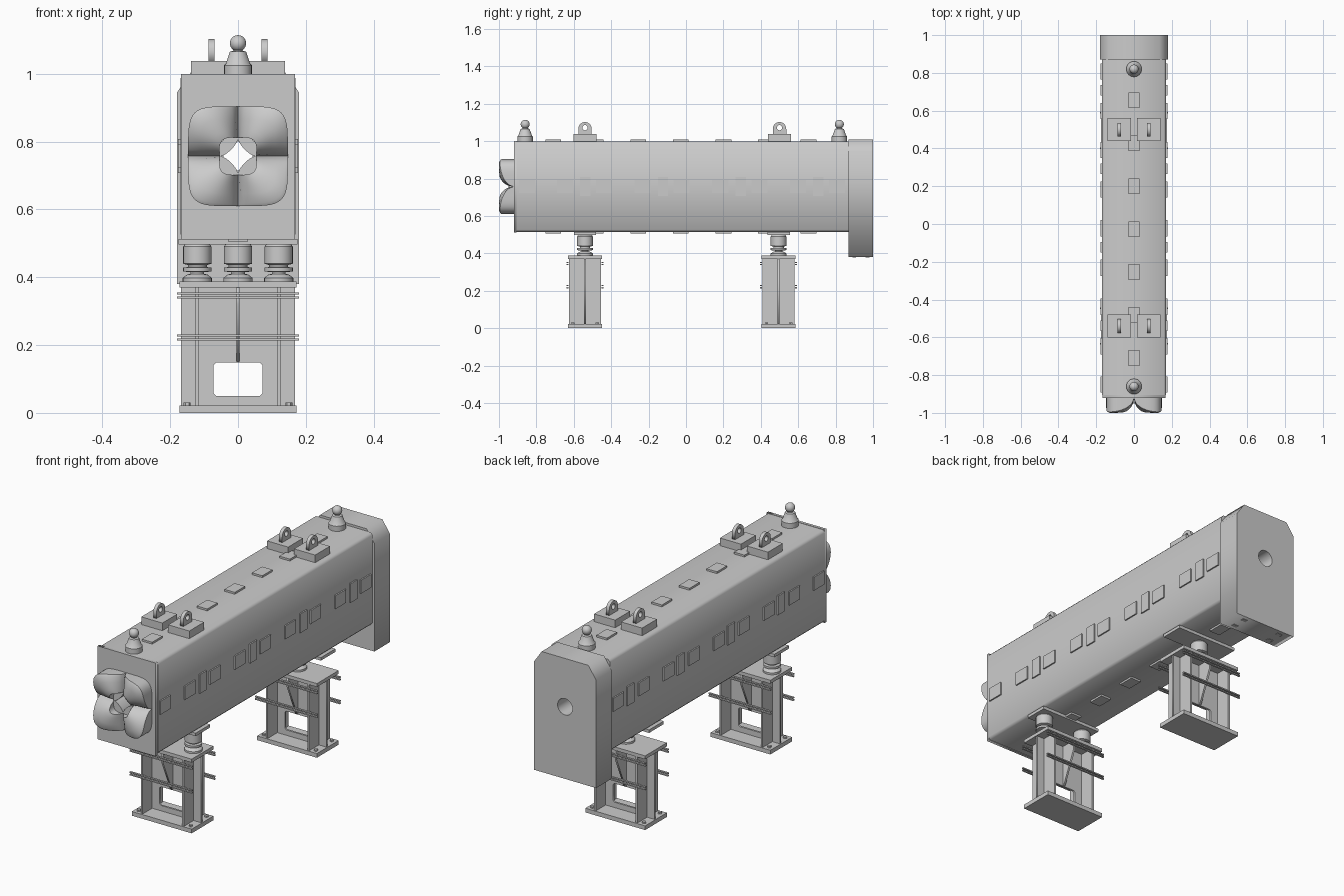
import bpy, bmesh, math
from mathutils import Matrix, Vector

if "Cube" in bpy.data.objects:
    bpy.data.objects.remove(bpy.data.objects["Cube"])

ZC = 0.757  # bore axis height


def link(name, me, smooth=False):
    ob = bpy.data.objects.new(name, me)
    bpy.context.collection.objects.link(ob)
    if smooth:
        bpy.ops.object.select_all(action='DESELECT')
        bpy.context.view_layer.objects.active = ob
        ob.select_set(True)
        bpy.ops.object.shade_smooth_by_angle(angle=math.radians(35))
    return ob


def box(name, x0, x1, y0, y1, z0, z1):
    bm = bmesh.new()
    bmesh.ops.create_cube(bm, size=1)
    for v in bm.verts:
        v.co = Vector(((x0 + x1) / 2 + v.co.x * (x1 - x0),
                       (y0 + y1) / 2 + v.co.y * (y1 - y0),
                       (z0 + z1) / 2 + v.co.z * (z1 - z0)))
    me = bpy.data.meshes.new(name)
    bm.to_mesh(me)
    bm.free()
    return link(name, me)


def plate(name, loops, a, b, axis='y'):
    """Outline with holes, extruded from a to b along y (outline in xz) or x (outline in yz)."""
    cu = bpy.data.curves.new(name, 'CURVE')
    cu.dimensions = '2D'
    cu.fill_mode = 'BOTH'
    cu.extrude = (b - a) / 2
    for pts in loops:
        sp = cu.splines.new('POLY')
        sp.points.add(len(pts) - 1)
        for p, q in zip(sp.points, pts):
            p.co = (q[0], q[1], 0, 1)
        sp.use_cyclic_u = True
    tmp = bpy.data.objects.new("tmp", cu)
    bpy.context.collection.objects.link(tmp)
    dg = bpy.context.evaluated_depsgraph_get()
    me = bpy.data.meshes.new_from_object(tmp.evaluated_get(dg))
    bpy.data.objects.remove(tmp)
    m = Matrix.Rotation(math.pi / 2, 4, 'X')
    if axis == 'x':
        m = Matrix.Rotation(math.pi / 2, 4, 'Z') @ m
    c = (a + b) / 2
    me.transform(Matrix.Translation((0, c, 0) if axis == 'y' else (c, 0, 0)) @ m)
    bm = bmesh.new()
    bm.from_mesh(me)
    bmesh.ops.remove_doubles(bm, verts=bm.verts, dist=1e-5)
    bmesh.ops.recalc_face_normals(bm, faces=bm.faces)
    bm.to_mesh(me)
    bm.free()
    me.name = name
    return link(name, me)


def lathe(name, x, y, prof, n=24):
    bm = bmesh.new()
    rings = [[bm.verts.new((x + r * math.cos(2 * math.pi * i / n), y + r * math.sin(2 * math.pi * i / n), z))
              for i in range(n)] for r, z in prof]
    for p, q in zip(rings, rings[1:]):
        for i in range(n):
            bm.faces.new((p[i], p[(i + 1) % n], q[(i + 1) % n], q[i]))
    bm.faces.new(rings[0][::-1])
    bm.faces.new(rings[-1])
    me = bpy.data.meshes.new(name)
    bm.to_mesh(me)
    bm.free()
    return link(name, me, True)


def sup(a, p, t):
    """Point of a superellipse, at true polar angle t."""
    c, s = math.cos(t), math.sin(t)
    r = a / (abs(c) ** p + abs(s) ** p) ** (1 / p)
    return r * c, r * s


def sup_loop(a, p, n=64):
    return [(x, ZC + z) for x, z in (sup(a, p, 2 * math.pi * i / n) for i in range(n))]


def circle(cx, cy, r, n=32):
    return [(cx + r * math.cos(2 * math.pi * i / n), cy + r * math.sin(2 * math.pi * i / n)) for i in range(n)]


def rect(x0, x1, z0, z1, c=0.0):
    if not c:
        return [(x0, z0), (x1, z0), (x1, z1), (x0, z1)]
    return [(x0 + c, z0), (x1 - c, z0), (x1, z0 + c), (x1, z1 - c),
            (x1 - c, z1), (x0 + c, z1), (x0, z1 - c), (x0, z0 + c)]


# yoke body with four-pointed bore, end plate and poles
star = sup_loop(0.05, 0.75)
plate("yoke_body", [rect(-0.17, 0.17, 0.515, 0.998, 0.012), sup_loop(0.055, 4)], -0.905, 0.87)
plate("front_end_plate", [rect(-0.168, 0.168, 0.512, 1.0), sup_loop(0.055, 4)], -0.92, -0.905)
plate("pole_tips", [sup_loop(0.055, 4), star], -0.95, 0.87)

# rear shield with chamfered top and round hole
plate("rear_shield", [[(-0.18, 0.38), (0.18, 0.38), (0.18, 0.945), (0.135, 1.01), (-0.135, 1.01), (-0.18, 0.945)],
                      circle(0, ZC, 0.043)], 0.87, 1.0)
for x in (-0.11, 0.11):
    for y in (0.9, 0.97):
        box("shield_foot", x - 0.015, x + 0.015, y - 0.01, y + 0.01, 0.378, 0.382)

# front coil ends: four petals, dipping to the seams between quadrants
bm = bmesh.new()
N = 96
rings = []
for a, p, f in ((0.055, 4, 0), (0.055, 4, 0.86), (0.075, 4, 0.97), (0.11, 5, 1.0), (0.138, 5, 1.0),
                (0.147, 5, 0.93), (0.147, 5, 0)):
    ring = []
    for i in range(N):
        t = 2 * math.pi * i / N
        x, z = sup(a, p, t)
        h = 0.004 + 0.076 * abs(math.sin(2 * t)) ** 0.55
        ring.append(bm.verts.new((x, -0.92 - f * h, ZC + z)))
    rings.append(ring)
for p, q in zip(rings, rings[1:]):
    for i in range(N):
        bm.faces.new((p[i], p[(i + 1) % N], q[(i + 1) % N], q[i]))
bmesh.ops.recalc_face_normals(bm, faces=bm.faces)
me = bpy.data.meshes.new("coil_ends")
bm.to_mesh(me)
bm.free()
link("coil_ends", me, True)

# joint tabs along both sides
tabs = [(-0.85, 0.043, 0.035)]
for k in range(4):
    o = k * 0.415
    tabs += [(-0.647 + o, 0.043, 0.035), (-0.538 + o, 0.028, 0.05), (-0.438 + o, 0.043, 0.035)]
for s in (-1, 1):
    for y, w, h in tabs:
        xs = sorted((s * 0.168, s * 0.177))
        box("side_tab", xs[0], xs[1], y - w, y + w, ZC - h, ZC + h)

# joint tabs along top and bottom
for k in range(7):
    y = -0.71 + k * 0.2275
    box("top_tab", -0.03, 0.03, y - 0.042, y + 0.042, 0.995, 1.008)
    box("bottom_tab", -0.03, 0.03, y - 0.042, y + 0.042, 0.505, 0.518)

# lifting lugs
for y in (-0.54, 0.5):
    for s in (-1, 1):
        x = s * 0.078
        box("lug_base", x - 0.061, x + 0.061, y - 0.061, y + 0.061, 0.997, 1.038)
        arch = [(y - 0.036, 1.035), (y + 0.036, 1.035)]
        arch += [(y + 0.036 * math.cos(math.pi * i / 14), 1.066 + 0.036 * math.sin(math.pi * i / 14))
                 for i in range(15)]
        plate("lifting_lug", [arch, circle(y, 1.072, 0.014, 20)], x - 0.009, x + 0.009, 'x')

# survey targets: conical seat with ball
for y in (-0.86, 0.82):
    lathe("target_seat", 0, y, [(0.041, 0.997), (0.041, 1.025), (0.036, 1.03), (0.024, 1.065), (0.014, 1.068),
                                (0.014, 1.08)])
    ball = [(0.024 * math.sin(math.pi * (i + 0.3) / 12.6), 1.09 - 0.024 * math.cos(math.pi * (i + 0.3) / 12.6))
            for i in range(13)]
    lathe("target_ball", 0, y, ball)

# stands with windowed web, ribs, rails and jacks
for y, jacks in ((-0.54, (-0.12, 0.12)), (0.495, (0,))):
    box("stand_base", -0.173, 0.173, y - 0.09, y + 0.09, 0, 0.022)
    box("stand_top", -0.173, 0.173, y - 0.09, y + 0.09, 0.37, 0.388)
    plate("stand_web", [rect(-0.168, 0.168, 0.02, 0.372), rect(-0.072, 0.072, 0.05, 0.148, 0.008)],
          y - 0.005, y + 0.005)
    for x in (-0.12, 0.12):
        box("stand_rib", x - 0.005, x + 0.005, y - 0.085, y + 0.085, 0.02, 0.372)
    plate("centre_gusset", [[(y - 0.085, 0.372), (y - 0.085, 0.32), (y - 0.012, 0.152), (y + 0.012, 0.152),
                             (y + 0.085, 0.32), (y + 0.085, 0.372)]], -0.005, 0.005, 'x')
    for s in (-1, 1):
        for z in (0.222, 0.346):
            yy = y + s * 0.094
            for dz in (-0.006, 0.006):
                box("stand_rail", -0.18, 0.18, yy - 0.005, yy + 0.005, z + dz - 0.003, z + dz + 0.003)
        for x in (-0.15, 0.15):
            lathe("anchor_bolt", x, y + s * 0.065, [(0.01, 0.02), (0.01, 0.03)], 6)
    box("jack_mount", -0.175, 0.175, y - 0.06, y + 0.06, 0.497, 0.513)
    for x in jacks:
        lathe("jack", x, y, [(0.043, 0.386), (0.043, 0.398), (0.03, 0.408), (0.02, 0.41), (0.02, 0.415),
                             (0.042, 0.417), (0.042, 0.428), (0.028, 0.43), (0.028, 0.436), (0.042, 0.44),
                             (0.042, 0.49), (0.036, 0.498)])
